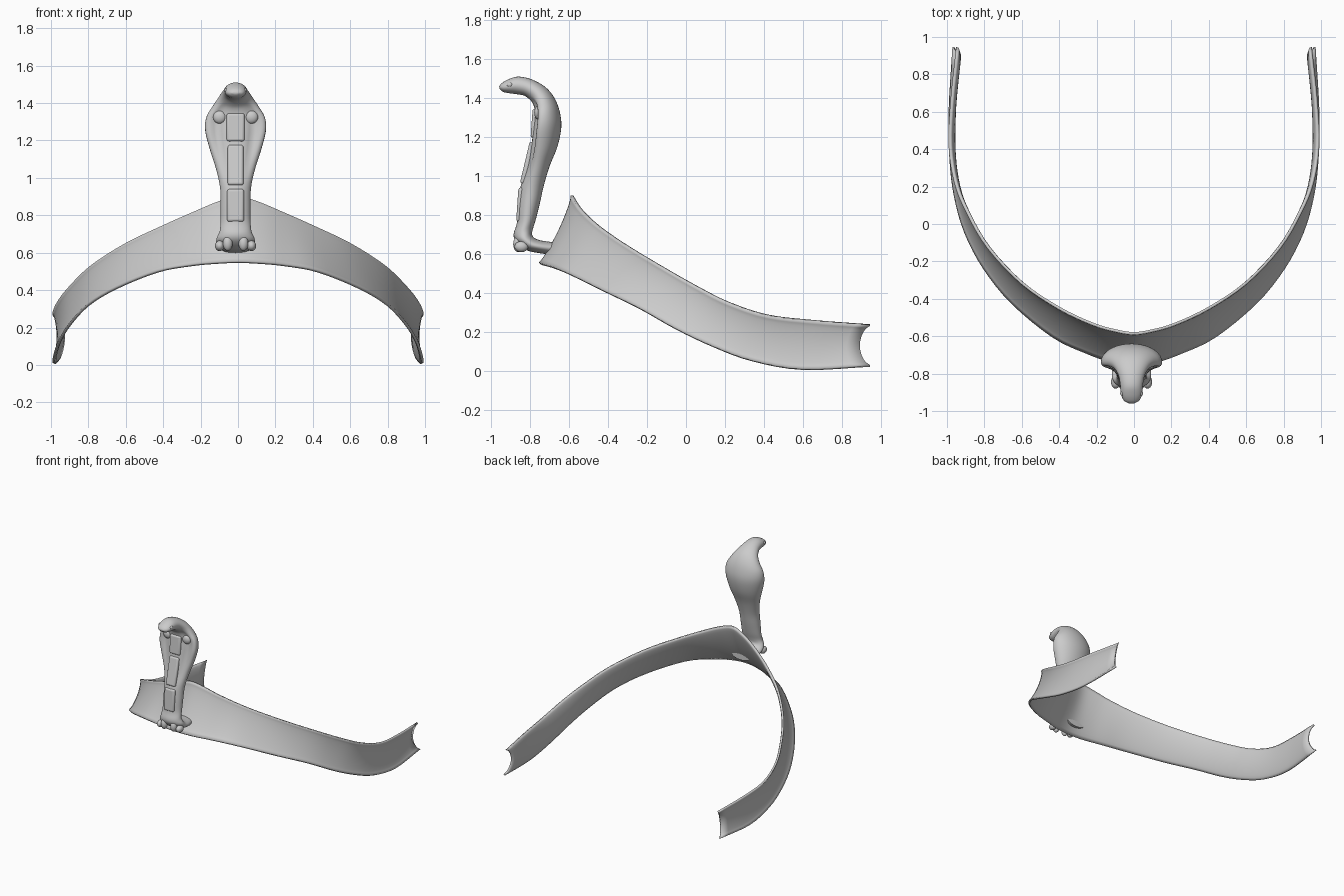
import bpy, bmesh, math
from mathutils import Vector

if "Cube" in bpy.data.objects:
    bpy.data.objects.remove(bpy.data.objects["Cube"])

CX = -0.013  # the snake sits a hair left of centre


def finish(obj, angle=45):
    bpy.ops.object.select_all(action='DESELECT')
    bpy.context.view_layer.objects.active = obj
    obj.select_set(True)
    bpy.ops.object.shade_smooth_by_angle(angle=math.radians(angle))
    return obj


def spline(rows, steps):
    """Catmull-Rom through rows of equal-length tuples."""
    rows = [tuple(2 * a - b for a, b in zip(rows[0], rows[1]))] + rows + \
           [tuple(2 * a - b for a, b in zip(rows[-1], rows[-2]))]
    out = []
    for i in range(1, len(rows) - 2):
        for k in range(steps):
            t = k / steps
            out.append([0.5 * (2 * b + (c - a) * t + (2 * a - 5 * b + 4 * c - d) * t * t
                               + (3 * b - a - 3 * c + d) * t ** 3)
                        for a, b, c, d in zip(*rows[i - 1:i + 3])])
    return out + [list(rows[-2])]


def loft(name, rings, closed):
    """Skin a list of point rings; closed rings also get end caps."""
    bm = bmesh.new()
    vs = [[bm.verts.new(p) for p in r] for r in rings]
    n = len(vs[0])
    for a, b in zip(vs, vs[1:]):
        for j in range(n if closed else n - 1):
            k = (j + 1) % n
            bm.faces.new((a[j], a[k], b[k], b[j]))
    if closed:
        bm.faces.new(vs[0])
        bm.faces.new(vs[-1])
    bmesh.ops.recalc_face_normals(bm, faces=bm.faces)
    me = bpy.data.meshes.new(name)
    bm.to_mesh(me)
    bm.free()
    obj = bpy.data.objects.new(name, me)
    bpy.context.collection.objects.link(obj)
    return obj


# Head band: lower and upper edge of the right half, mirrored to the left
low = [(0, -.75, .55), (.12, -.735, .545), (.25, -.69, .533), (.43, -.605, .5),
       (.65, -.425, .412), (.8, -.24, .322), (.9, -.05, .215), (.955, .14, .125),
       (.98, .34, .052), (.985, .6, .008), (.965, .945, .025)]
top = [(0, -.585, .9), (.1, -.57, .875), (.22, -.535, .825), (.4, -.45, .745),
       (.6, -.315, .65), (.78, -.125, .535), (.89, .06, .43), (.955, .22, .35),
       (.985, .42, .285), (.975, .66, .257), (.945, .945, .235)]


def mirrored(pts):
    return [(-x, y, z) for x, y, z in pts[:0:-1]] + pts


lo, hi = spline(mirrored(low), 4), spline(mirrored(top), 4)
last = len(lo) - 1
rings = []
for i in range(last + 1):
    a, b = Vector(lo[i]), Vector(hi[i])
    tangent = Vector(lo[min(i + 1, last)]) - Vector(lo[max(i - 1, 0)])
    inward = Vector((-tangent.y, tangent.x, 0)).normalized()
    notch = max(0, abs(2 * i / last - 1) - .9) / .1
    ring = []
    for j in range(17):
        s = j / 16
        bow = math.sin(math.pi * s) ** .6 if 0 < j < 16 else 0
        p = a.lerp(b, s) + inward * .022 * bow
        p.y -= .052 * notch * bow
        ring.append(p)
    rings.append(ring)
band = loft("head_band", rings, False)
solid = band.modifiers.new("thickness", 'SOLIDIFY')
solid.thickness = .015
solid.offset = 0
finish(band)

# Rearing snake: belly y, z, back y, z, half width from foot to snout
body = [(-.68, .595, -.68, .66, .08), (-.76, .605, -.74, .668, .1),
        (-.82, .62, -.775, .68, .105), (-.87, .66, -.79, .7, .1),
        (-.885, .7, -.785, .73, .085), (-.868, .76, -.77, .78, .08),
        (-.862, .85, -.75, .86, .08), (-.848, .95, -.73, .95, .083),
        (-.815, 1.05, -.7, 1.05, .105), (-.795, 1.15, -.66, 1.15, .137),
        (-.782, 1.25, -.64, 1.25, .162), (-.775, 1.32, -.648, 1.33, .157),
        (-.783, 1.365, -.675, 1.4, .125), (-.8, 1.39, -.72, 1.455, .095),
        (-.83, 1.412, -.79, 1.495, .07), (-.87, 1.42, -.86, 1.51, .06),
        (-.91, 1.425, -.91, 1.497, .056), (-.94, 1.432, -.945, 1.477, .042),
        (-.957, 1.447, -.959, 1.46, .018)]
rings = []
for fy, fz, by, bz, w in spline(body, 4):
    hood = min(1, max(0, (w - .085) / .075)) if fz > .9 else 0
    mid = .5 - .2 * hood          # widest point moves forward on the hood
    ring = []
    for j in range(40):
        ang = 2 * math.pi * j / 40
        c, s = math.cos(ang), math.sin(ang)
        if c > 0:
            t = mid * (1 - c ** (1 - .4 * hood))
            t += .16 * hood * math.exp(-((abs(s) - .6) / .17) ** 2)
        else:
            t = mid + (1 - mid) * -c
        ring.append((CX + w * s, fy + (by - fy) * t, fz + (bz - fz) * t))
    rings.append(ring)
finish(loft("snake_body", rings, True), 60)


# Raised belly plates, laid along the front of the body
def plate(name, x, y0, z0, y1, z1, half_w, depth=.03):
    bpy.ops.mesh.primitive_cube_add(size=1, location=(CX + x, (y0 + y1) / 2, (z0 + z1) / 2))
    o = bpy.context.object
    o.name = name
    o.scale = (half_w * 2, depth, math.hypot(y1 - y0, z1 - z0))
    o.rotation_euler.x = -math.atan2(y1 - y0, z1 - z0)
    bpy.ops.object.transform_apply(location=False, rotation=False, scale=True)
    bev = o.modifiers.new("round", 'BEVEL')
    bev.width = .013
    bev.segments = 4
    return finish(o, 60)


plate("belly_plate_low", 0, -.857, .765, -.845, .94, .045)
plate("belly_plate_mid", 0, -.838, .96, -.787, 1.175, .042)
plate("belly_plate_high", 0, -.783, 1.195, -.772, 1.345, .048)


# Eyes, hood lumps and scalloped foot
def blob(name, loc, scale):
    bpy.ops.mesh.primitive_uv_sphere_add(segments=20, ring_count=12, radius=1,
                                         location=(CX + loc[0], loc[1], loc[2]))
    o = bpy.context.object
    o.name = name
    o.scale = scale
    finish(o, 60)


for side, tag in ((-1, "left"), (1, "right")):
    blob("eye_" + tag, (side * .05, -.905, 1.468), (.011, .015, .012))
    blob("hood_lump_" + tag, (side * .085, -.757, 1.325), (.035, .022, .035))
    blob("foot_lump_" + tag, (side * .085, -.845, .637), (.025, .035, .028))
    blob("foot_toe_" + tag, (side * .042, -.862, .65), (.026, .025, .04))
